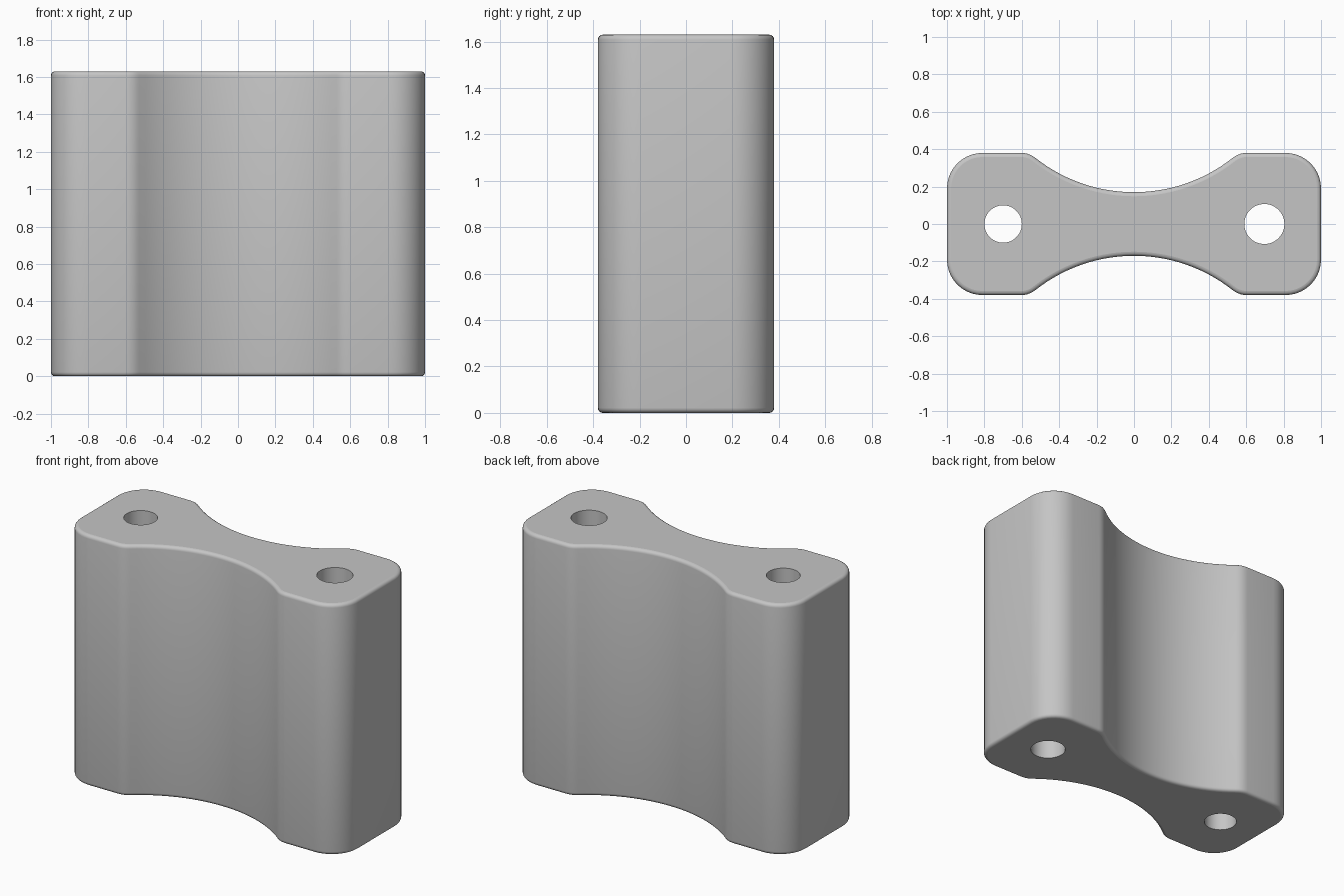
import bpy, bmesh
from math import sin, cos, pi, sqrt, asin

if "Cube" in bpy.data.objects:
    bpy.data.objects.remove(bpy.data.objects["Cube"], do_unlink=True)

HALF_W, HALF_D, HEIGHT, WAIST = 1.0, 0.38, 1.63, 0.17
CORNER, SCOOP, BLEND, RIM = 0.19, 0.85, 0.12, 0.022

grey = bpy.data.materials.new("plain grey")
grey.use_nodes = True
colour = (0.56, 0.56, 0.56, 1)
grey.diffuse_color = colour
grey.node_tree.nodes["Principled BSDF"].inputs["Base Color"].default_value = colour


def arc(cx, cy, r, start, end, n):
    steps = [start + (end - start) * i / n for i in range(n + 1)]
    return [(cx + r * cos(a), cy + r * sin(a)) for a in steps]


def apply_modifier(obj, mod):
    bpy.context.view_layer.objects.active = obj
    bpy.ops.object.modifier_apply(modifier=mod.name)


# Quarter outline: rounded corner, shoulder blend, then the scooped waist
scoop_y = WAIST + SCOOP
blend_y = HALF_D - BLEND
blend_x = sqrt((SCOOP + BLEND) ** 2 - (scoop_y - blend_y) ** 2)
turn = asin(blend_x / (SCOOP + BLEND))
quarter = arc(HALF_W - CORNER, HALF_D - CORNER, CORNER, 0, pi / 2, 10)
quarter += arc(blend_x, blend_y, BLEND, pi / 2, pi / 2 + turn, 5)
quarter += arc(0, scoop_y, SCOOP, turn - pi / 2, -pi / 2, 14)[1:]

# Mirror the quarter into the full outline
half = quarter + [(-x, y) for x, y in reversed(quarter[:-1])]
outline = half + [(-x, -y) for x, y in half]

# Body: extruded outline with rounded top and bottom rims
bm = bmesh.new()
base = bm.faces.new([bm.verts.new((x, y, 0)) for x, y in outline])
top = bmesh.ops.extrude_face_region(bm, geom=[base], use_keep_orig=True)
bmesh.ops.translate(bm, vec=(0, 0, HEIGHT),
                    verts=[g for g in top["geom"] if isinstance(g, bmesh.types.BMVert)])
bmesh.ops.recalc_face_normals(bm, faces=bm.faces)
rims = [e for e in bm.edges if abs(e.verts[0].co.z - e.verts[1].co.z) < 0.001]
bmesh.ops.bevel(bm, geom=rims, offset=RIM, segments=4, profile=0.5, affect='EDGES')
mesh = bpy.data.meshes.new("spacer_body")
bm.to_mesh(mesh)
bm.free()
mesh.materials.append(grey)
body = bpy.data.objects.new("spacer_body", mesh)
bpy.context.collection.objects.link(body)

# Two through holes, one slightly larger
for x, radius in ((-0.7, 0.1), (0.697, 0.107)):
    bpy.ops.mesh.primitive_cylinder_add(vertices=48, radius=radius, depth=HEIGHT * 2,
                                        location=(x, 0, HEIGHT / 2))
    cutter = bpy.context.object
    cutter.name = "hole_cutter"
    cutter.hide_render = True
    cutter.data.materials.append(grey)
    cut = body.modifiers.new("hole", 'BOOLEAN')
    cut.operation = 'DIFFERENCE'
    cut.solver = 'EXACT'
    cut.object = cutter
    apply_modifier(body, cut)
    bpy.data.objects.remove(cutter, do_unlink=True)

# Smooth walls, flat end caps
bpy.ops.object.select_all(action='DESELECT')
body.select_set(True)
bpy.context.view_layer.objects.active = body
bpy.ops.object.shade_smooth_by_angle(angle=pi / 6)
for face in body.data.polygons:
    if abs(face.normal.z) > 0.999:
        face.use_smooth = False
